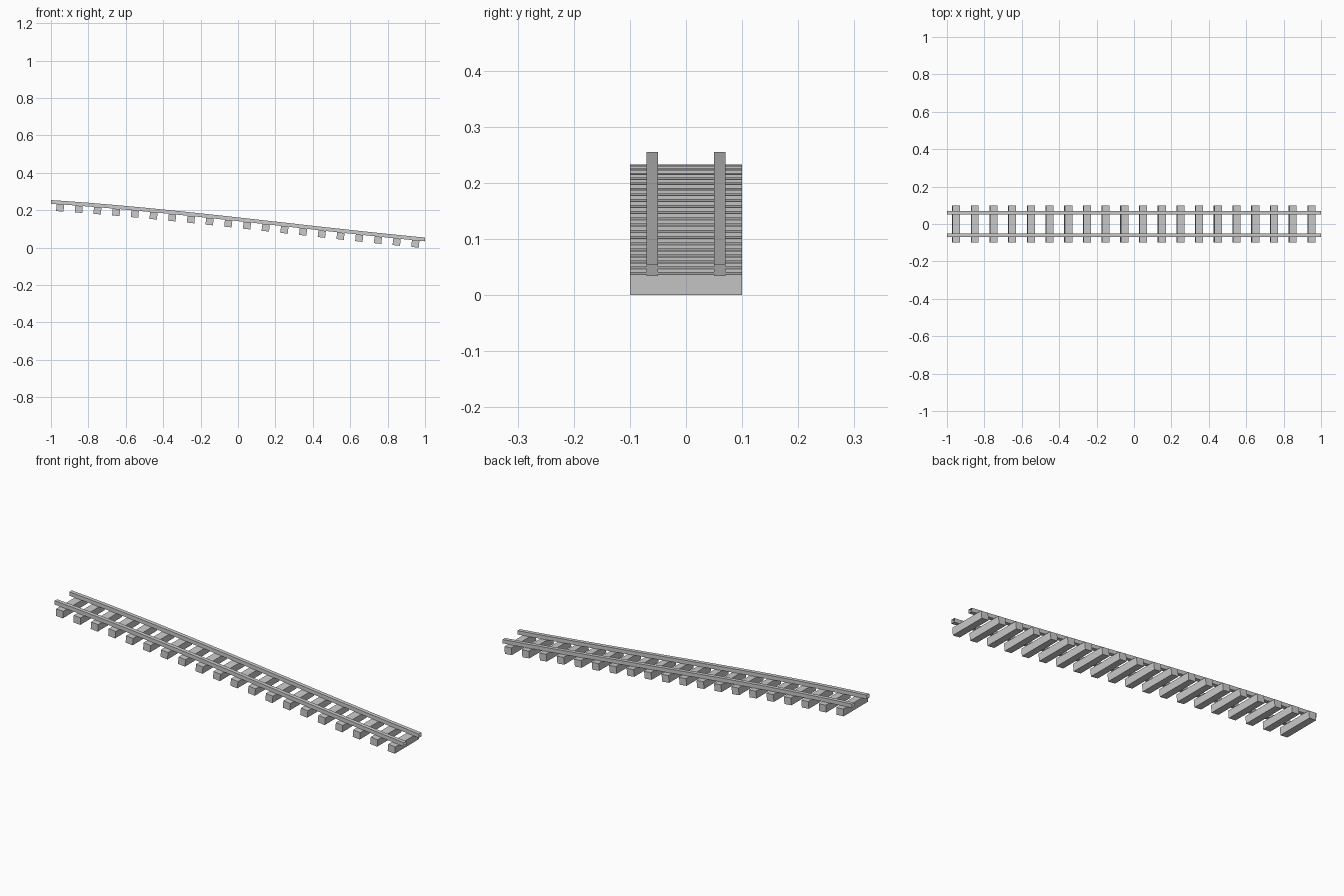
import bpy, bmesh, math
from mathutils import Matrix

if "Cube" in bpy.data.objects:
    bpy.data.objects.remove(bpy.data.objects["Cube"])

Z0, Z1 = 0.2445, 0.0440      # rail centre height at both ends
M0, M1 = -0.065, -0.095      # end slopes
RAIL = 0.01                  # half rail section
TIE_L, TIE_W, TIE_H = 0.2, 0.04, 0.037
N = 20


def height(x):
    t = (x + 1) / 2
    return ((2*t**3 - 3*t**2 + 1) * Z0 + (t**3 - 2*t**2 + t) * 2 * M0
            + (3*t**2 - 2*t**3) * Z1 + (t**3 - t**2) * 2 * M1)


def finish(bm, name):
    bmesh.ops.recalc_face_normals(bm, faces=bm.faces)
    me = bpy.data.meshes.new(name)
    bm.to_mesh(me)
    bm.free()
    ob = bpy.data.objects.new(name, me)
    bpy.context.collection.objects.link(ob)
    return ob


# Rails: square tube with open ends, swept down the slope
def rail(name, y):
    bm = bmesh.new()
    rings = []
    for i in range(N + 1):
        x = -1 + 2 * i / N
        z = height(x)
        rings.append([bm.verts.new((x, y + a * RAIL, z + b * RAIL))
                      for a, b in ((-1, -1), (1, -1), (1, 1), (-1, 1))])
    for r, s in zip(rings, rings[1:]):
        for k in range(4):
            j = (k + 1) % 4
            bm.faces.new((r[k], r[j], s[j], s[k]))
    return finish(bm, name)


rail("rail_front", -0.06)
rail("rail_back", 0.06)

# Sleepers: boxes tilted with the track, tops against the rail undersides
for i in range(N):
    x = -0.95 + 0.1 * i
    slope = (height(x + 0.02) - height(x - 0.02)) / 0.04
    bm = bmesh.new()
    bmesh.ops.create_cube(bm, size=1)
    place = (Matrix.Translation((x, 0, height(x) - RAIL))
             @ Matrix.Rotation(-math.atan(slope), 4, 'Y')
             @ Matrix.Translation((0, 0, -TIE_H / 2))
             @ Matrix.Diagonal((TIE_W, TIE_L, TIE_H, 1)))
    bm.transform(place)
    finish(bm, f"sleeper_{i + 1:02d}")
